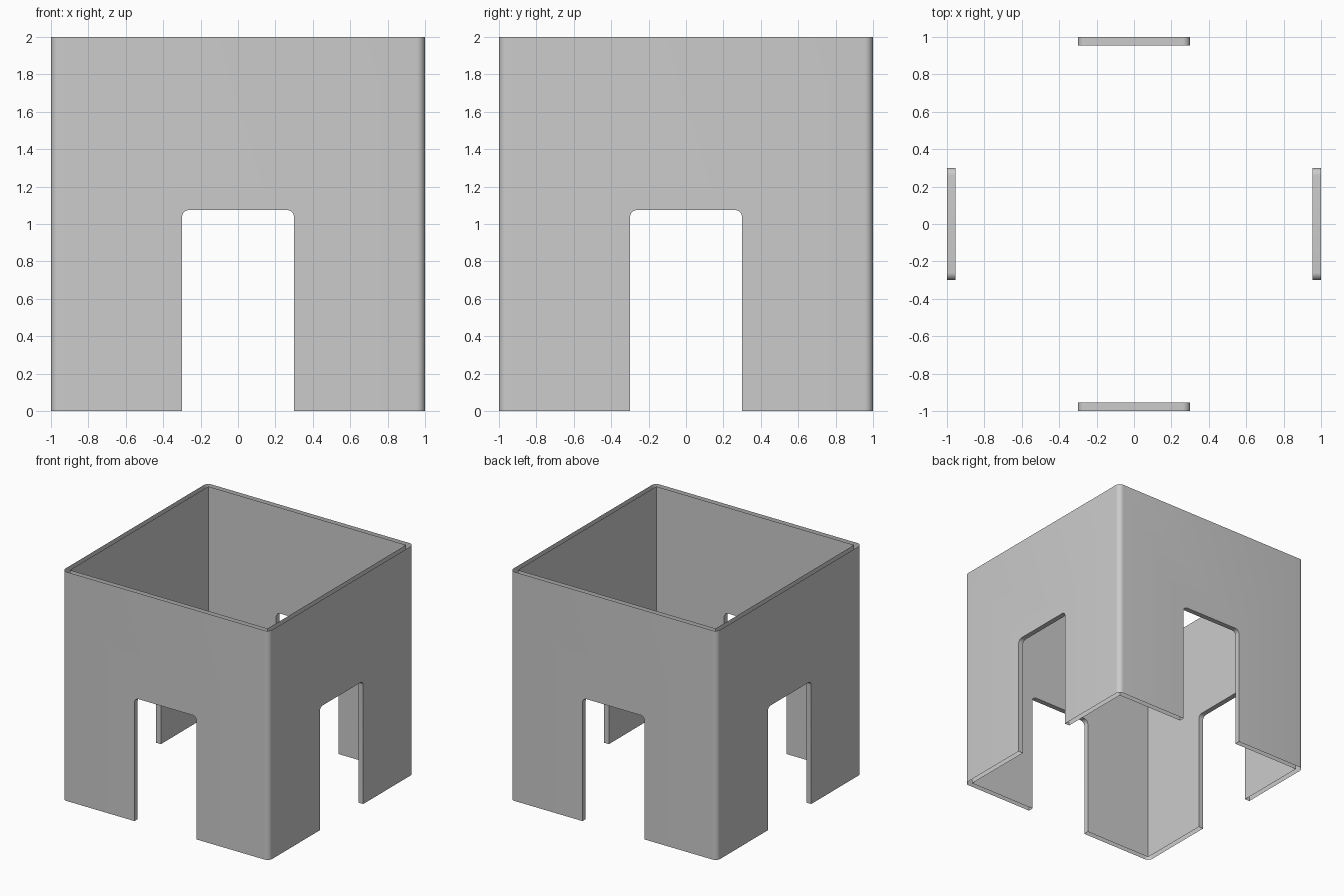
import bpy
import bmesh
from mathutils import Vector

WALL = 0.045
HEIGHT = 2.0
ARCH_HALF = 0.30
ARCH_TOP = 1.075

if "Cube" in bpy.data.objects:
    bpy.data.objects.remove(bpy.data.objects["Cube"], do_unlink=True)


def box(name, low, high, radius=0.0, rounded=None):
    """Box between two corners; edges chosen by the rule are rounded."""
    low, high = Vector(low), Vector(high)
    bm = bmesh.new()
    bmesh.ops.create_cube(bm, size=1.0)
    for v in bm.verts:
        v.co = [(a + b) / 2 + c * (b - a) for a, b, c in zip(low, high, v.co)]
    if rounded:
        edges = [e for e in bm.edges if rounded(e)]
        bmesh.ops.bevel(bm, geom=edges, offset=radius, segments=8,
                        profile=0.5, affect='EDGES')
    mesh = bpy.data.meshes.new(name)
    bm.to_mesh(mesh)
    bm.free()
    obj = bpy.data.objects.new(name, mesh)
    bpy.context.collection.objects.link(obj)
    return obj


def runs_along(edge, axis):
    a, b = edge.verts
    return abs((b.co - a.co).normalized()[axis]) > 0.99


def top_edge_along(axis):
    return lambda e: runs_along(e, axis) and min(v.co.z for v in e.verts) > 1.0


# Outer block with rounded upright corners
walls = box("walls", (-1, -1, 0), (1, 1, HEIGHT), WALL,
            lambda e: runs_along(e, 2))

# Square hollow and one doorway cutter through each pair of walls
inner = 1 - WALL
cutters = [
    box("hollow_cutter", (-inner, -inner, -0.5), (inner, inner, HEIGHT + 0.5)),
    box("front_back_doorway_cutter", (-ARCH_HALF, -1.5, -0.6),
        (ARCH_HALF, 1.5, ARCH_TOP), 0.04, top_edge_along(1)),
    box("side_doorway_cutter", (-1.5, -ARCH_HALF, -0.6),
        (1.5, ARCH_HALF, ARCH_TOP), 0.04, top_edge_along(0)),
]
for cutter in cutters:
    cutter.hide_render = True
    mod = walls.modifiers.new(cutter.name, 'BOOLEAN')
    mod.operation = 'DIFFERENCE'
    mod.solver = 'EXACT'
    mod.object = cutter

bpy.context.view_layer.update()
depsgraph = bpy.context.evaluated_depsgraph_get()
mesh = bpy.data.meshes.new_from_object(walls.evaluated_get(depsgraph))
walls.modifiers.clear()
walls.data = mesh
for cutter in cutters:
    bpy.data.objects.remove(cutter, do_unlink=True)

# The upper and lower rims stay open between the two skins
bm = bmesh.new()
bm.from_mesh(mesh)
rims = [f for f in bm.faces
        if all(v.co.z < 0.001 for v in f.verts)
        or all(v.co.z > HEIGHT - 0.001 for v in f.verts)]
bmesh.ops.delete(bm, geom=rims, context='FACES')
bm.to_mesh(mesh)
bm.free()

# Plain grey all over
grey = bpy.data.materials.new("light_grey")
grey.use_nodes = True
colour = (0.6, 0.6, 0.6, 1.0)
grey.diffuse_color = colour
grey.node_tree.nodes["Principled BSDF"].inputs["Base Color"].default_value = colour
mesh.materials.clear()
mesh.materials.append(grey)
for poly in mesh.polygons:
    poly.material_index = 0

bpy.ops.object.select_all(action='DESELECT')
walls.select_set(True)
bpy.context.view_layer.objects.active = walls
bpy.ops.object.shade_smooth_by_angle()
